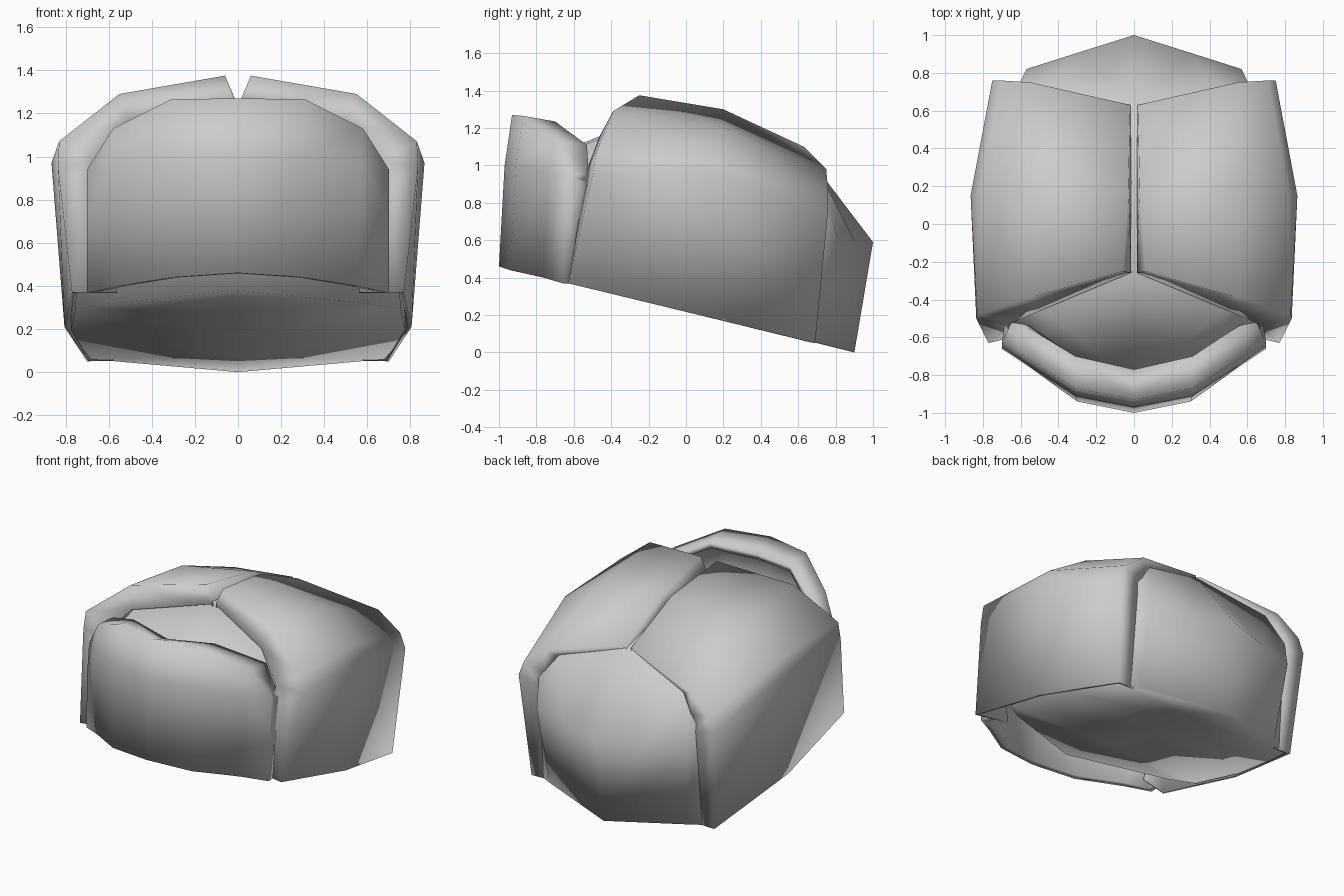
import bpy, bmesh
from mathutils import Vector


def loft(name, rows, thick=0.0, caps=False):
    """Skin a grid of points, mirror it in x, and optionally thicken it inward."""
    bm = bmesh.new()
    grid = [[bm.verts.new(p) for p in row] for row in rows]
    for a, b in zip(grid, grid[1:]):
        for i in range(len(a) - 1):
            bm.faces.new((a[i], a[i + 1], b[i + 1], b[i]))
    if caps:
        bm.faces.new(grid[0][::-1])
        bm.faces.new(grid[-1])
    bm.normal_update()
    mid = Vector((0, 0, 0.6))
    if sum(f.normal.dot(f.calc_center_median() - mid) * f.calc_area() for f in bm.faces) < 0:
        bmesh.ops.reverse_faces(bm, faces=bm.faces[:])
    me = bpy.data.meshes.new(name)
    bm.to_mesh(me)
    bm.free()
    ob = bpy.data.objects.new(name, me)
    bpy.context.collection.objects.link(ob)
    mir = ob.modifiers.new("mirror", 'MIRROR')
    mir.use_clip = True
    if thick:
        sol = ob.modifiers.new("thickness", 'SOLIDIFY')
        sol.thickness = thick
        sol.offset = -1
    bpy.ops.object.select_all(action='DESELECT')
    ob.select_set(True)
    bpy.context.view_layer.objects.active = ob
    for m in list(ob.modifiers):
        bpy.ops.object.modifier_apply(modifier=m.name)
    bpy.ops.object.shade_smooth()
    return ob


# Pair of side shells: stations front lip to rear lip, each from centre seam to lower edge
loft("side_shells", [
    [(.015, -.26, 1.20), (.02, -.26, 1.25), (.50, -.46, 1.16), (.66, -.53, .98), (.66, -.55, .85), (.56, -.58, .37)],
    [(.015, -.26, 1.27), (.06, -.25, 1.375), (.55, -.39, 1.29), (.83, -.48, 1.07), (.835, -.50, .95), (.77, -.63, .37)],
    [(.015, .20, 1.20), (.03, .20, 1.30), (.55, .18, 1.21), (.82, .15, 1.05), (.865, .15, .97), (.805, .03, .21)],
    [(.015, .62, 1.03), (.02, .63, 1.10), (.55, .75, .98), (.71, .76, .86), (.75, .76, .76), (.70, .69, .05)],
    [(.015, .58, 1.02), (.02, .60, 1.06), (.46, .70, .93), (.56, .745, .82), (.59, .75, .72), (.58, .69, .053)],
], thick=.02)

# Inner body: sections front to rear, each from top centre round to bottom centre
loft("inner_body", [
    [(0, -.84, 1.00), (.45, -.66, 1.00), (.62, -.56, .85), (.62, -.40, .315), (0, -.66, .38)],
    [(0, -.26, 1.24), (.50, -.44, 1.15), (.72, -.42, .88), (.755, -.30, .292), (0, -.26, .283)],
    [(0, .20, 1.20), (.52, .20, 1.12), (.78, .20, .90), (.78, .20, .172), (0, .20, .172)],
    [(0, .62, 1.09), (.47, .72, .95), (.60, .755, .78), (.68, .66, .06), (0, .62, .07)],
    [(0, 1.00, .59), (.30, .906, .59), (.57, .82, .59), (.54, .72, .05), (0, .90, 0)],
], caps=True)

# Curved front plate: columns from centre to side, each from bottom edge to rolled rim
loft("front_plate", [
    [(0, -1.0, .46), (0, -.97, 1.0), (0, -.93, 1.27), (0, -.77, 1.21)],
    [(.30, -.94, .44), (.31, -.91, 1.0), (.31, -.87, 1.265), (.31, -.70, 1.235)],
    [(.55, -.76, .40), (.57, -.74, .96), (.58, -.70, 1.13), (.59, -.53, 1.11)],
    [(.70, -.66, .37), (.70, -.65, .75), (.70, -.63, .94), (.65, -.52, .96)],
    [(.69, -.60, .37), (.69, -.55, .75), (.685, -.53, .90), (.65, -.52, .92)],
], thick=.045)
